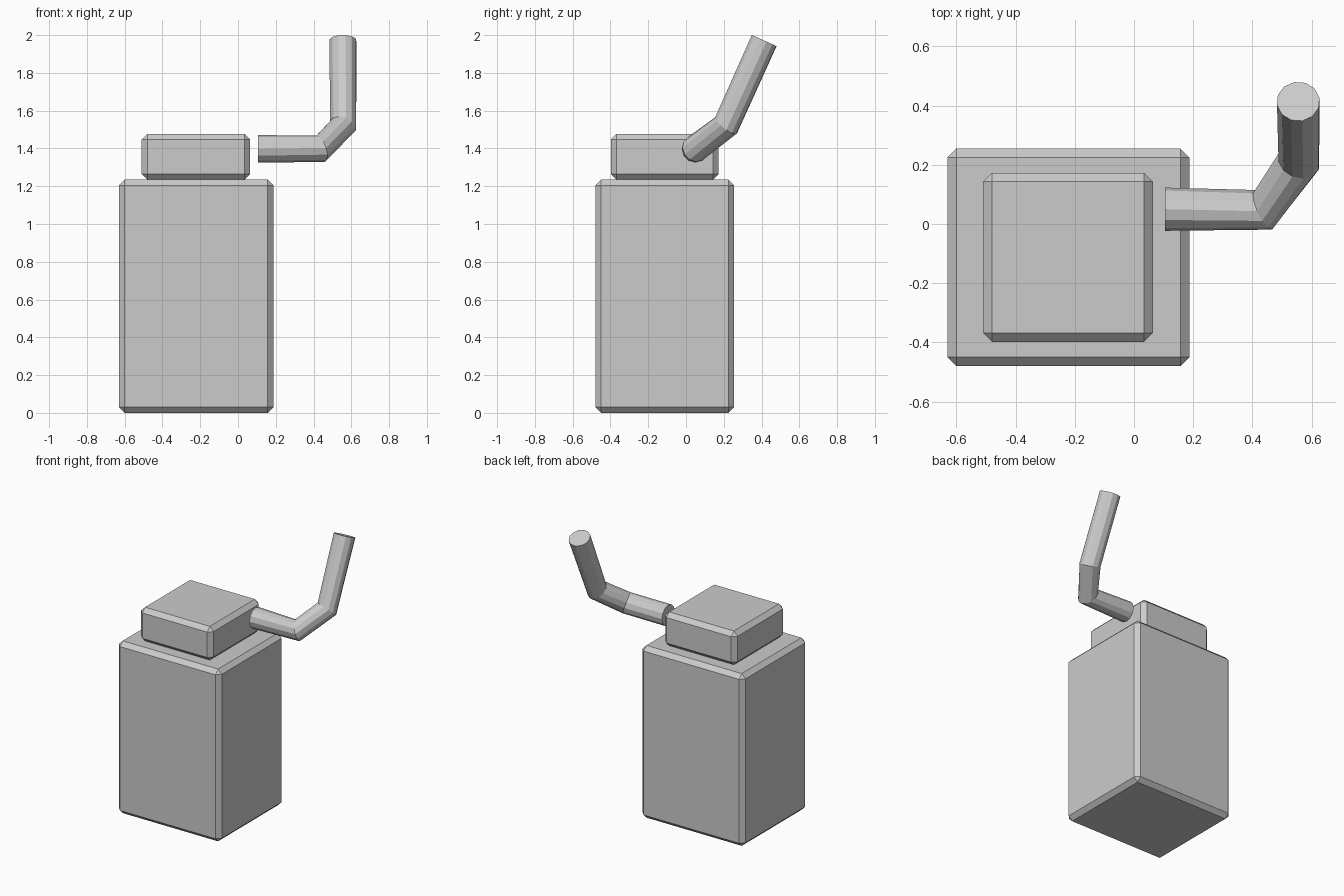
import bpy

if "Cube" in bpy.data.objects:
    bpy.data.objects.remove(bpy.data.objects["Cube"])


def chamfered_box(name, lo, hi, width=0.03):
    center = [(a + b) / 2 for a, b in zip(lo, hi)]
    bpy.ops.mesh.primitive_cube_add(size=1, location=center)
    ob = bpy.context.object
    ob.name = name
    ob.scale = [b - a for a, b in zip(lo, hi)]
    bpy.ops.object.transform_apply(location=False, rotation=False, scale=True)
    mod = ob.modifiers.new("chamfer", 'BEVEL')
    mod.width = width
    mod.segments = 1
    return ob


def bent_tube(name, points, radius):
    cu = bpy.data.curves.new(name, 'CURVE')
    cu.dimensions = '3D'
    cu.bevel_depth = radius
    cu.bevel_resolution = 4  # twelve sides
    cu.use_fill_caps = True
    sp = cu.splines.new('POLY')
    sp.points.add(len(points) - 1)
    for p, co in zip(sp.points, points):
        p.co = (*co, 1)
    sp.use_smooth = False
    ob = bpy.data.objects.new(name, cu)
    bpy.context.collection.objects.link(ob)
    bpy.ops.object.select_all(action='DESELECT')
    ob.select_set(True)
    bpy.context.view_layer.objects.active = ob
    bpy.ops.object.convert(target='MESH')
    bpy.context.object.data.shade_flat()
    return bpy.context.object


# Bottle body and cap
chamfered_box("body", (-0.63, -0.48, 0.0), (0.187, 0.255, 1.235))
chamfered_box("cap", (-0.51, -0.398, 1.235), (0.064, 0.173, 1.477))

# Bent straw beside the cap
bent_tube("straw", [(0.105, 0.05, 1.398), (0.438, 0.048, 1.398),
                    (0.557, 0.212, 1.522), (0.555, 0.414, 1.971)], 0.073)
